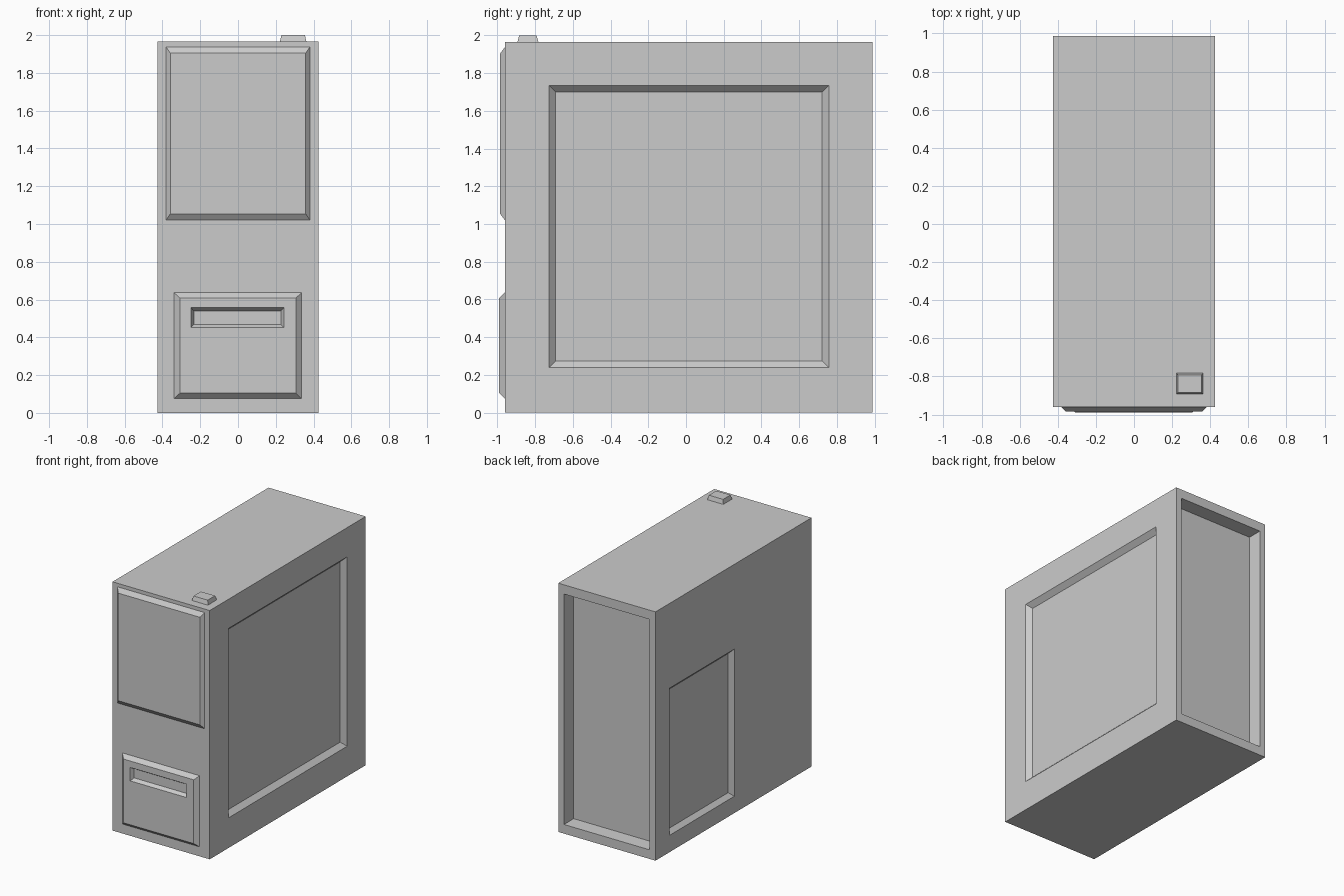
import bpy, bmesh
from mathutils import Vector

if "Cube" in bpy.data.objects:
    bpy.data.objects.remove(bpy.data.objects["Cube"])


def frustum(name, axis, rect, inset, d0, d1):
    """Tapered block: rect (u0, u1, v0, v1) at depth d0, shrunk by inset (u, v) at depth d1."""
    u0, u1, v0, v1 = rect
    iu, iv = inset
    bm = bmesh.new()
    rings = []
    for d, a, b in ((d0, 0, 0), (d1, iu, iv)):
        ring = []
        for u, v in ((u0 + a, v0 + b), (u1 - a, v0 + b), (u1 - a, v1 - b), (u0 + a, v1 - b)):
            co = [u, v]
            co.insert(axis, d)
            ring.append(bm.verts.new(Vector(co)))
        rings.append(ring)
    lo, hi = rings
    bm.faces.new(lo)
    bm.faces.new(hi)
    for i in range(4):
        j = (i + 1) % 4
        bm.faces.new((lo[i], lo[j], hi[j], hi[i]))
    bmesh.ops.recalc_face_normals(bm, faces=bm.faces)
    mesh = bpy.data.meshes.new(name)
    bm.to_mesh(mesh)
    bm.free()
    obj = bpy.data.objects.new(name, mesh)
    bpy.context.collection.objects.link(obj)
    return obj


def recess(target, name, axis, rect, inset, surface, floor):
    """Cut a bevelled recess; the cutter keeps its slope a little past the surface."""
    k = 0.2
    u0, u1, v0, v1 = rect
    eu, ev = inset[0] * k, inset[1] * k
    cutter = frustum(name, axis, (u0 - eu, u1 + eu, v0 - ev, v1 + ev),
                     (inset[0] + eu, inset[1] + ev),
                     surface + (surface - floor) * k, floor)
    cutter.hide_render = True
    cutter.hide_set(True)
    mod = target.modifiers.new(name, 'BOOLEAN')
    mod.operation = 'DIFFERENCE'
    mod.solver = 'EXACT'
    mod.object = cutter


X, Y, Z = 0, 1, 2
W, FRONT, BACK, TOP = 0.425, -0.96, 0.988, 1.966

# Main case with its side and back recesses
case = frustum("case", Z, (-W, W, FRONT, BACK), (0, 0), 0, TOP)
recess(case, "right_recess_cutter", X, (-0.727, 0.757, 0.238, 1.735), (0.036, 0.036), W, W - 0.037)
recess(case, "left_recess_cutter", X, (0.003, 0.815, 0.133, 1.296), (0.032, 0.032), -W, -W + 0.032)
recess(case, "back_recess_cutter", Y, (-0.374, 0.374, 0.072, 1.893), (0.005, 0.005), BACK, BACK - 0.112)

# Raised front panels
frustum("upper_front_panel", Y, (-0.381, 0.381, 1.02, 1.938), (0.023, 0.034), FRONT, -0.985)
lower = frustum("lower_front_panel", Y, (-0.339, 0.337, 0.075, 0.637), (0.031, 0.029), FRONT, -0.99)

# Slot in the lower panel
recess(lower, "slot_cutter", Y, (-0.25, 0.243, 0.451, 0.557), (0.016, 0.017), -0.99, -0.962)

# Button on top
frustum("top_button", Z, (0.222, 0.362, -0.893, -0.783), (0.008, 0.009), TOP, 2.0)
